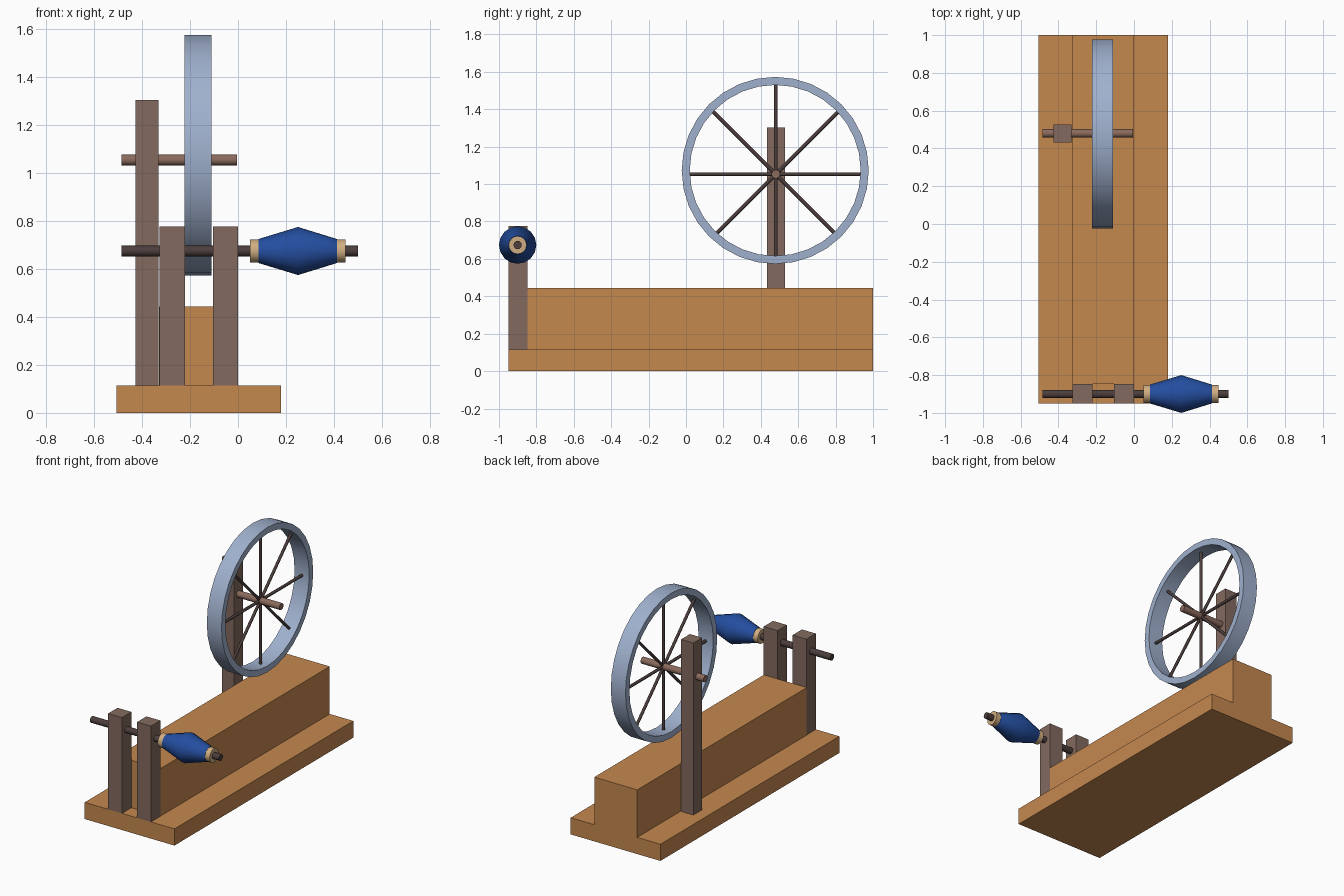
import bpy
import bmesh
import math
from mathutils import Matrix, Vector

cube = bpy.data.objects.get("Cube")
if cube:
    bpy.data.objects.remove(cube, do_unlink=True)


def material(name, rgb):
    """Flat material from 0-255 sRGB values."""
    lin = [((c / 255 + 0.055) / 1.055) ** 2.4 for c in rgb]
    m = bpy.data.materials.new(name)
    m.use_nodes = True
    m.diffuse_color = (*lin, 1)
    m.node_tree.nodes["Principled BSDF"].inputs["Base Color"].default_value = (*lin, 1)
    return m


WOOD = material("warm wood", (197, 136, 79))
POST = material("grey brown wood", (131, 106, 95))
AXLE = material("axle brown", (139, 106, 92))
DARK = material("dark brown", (76, 62, 60))
STEEL = material("blue grey", (160, 177, 206))
BLUE = material("thread blue", (36, 78, 160))
TAN = material("pale tan", (208, 174, 130))


def finish(name, bm, mat, smooth=None):
    bmesh.ops.recalc_face_normals(bm, faces=bm.faces)
    me = bpy.data.meshes.new(name)
    bm.to_mesh(me)
    bm.free()
    me.materials.append(mat)
    ob = bpy.data.objects.new(name, me)
    bpy.context.collection.objects.link(ob)
    if smooth:
        bpy.ops.object.select_all(action='DESELECT')
        ob.select_set(True)
        bpy.context.view_layer.objects.active = ob
        bpy.ops.object.shade_smooth_by_angle(angle=math.radians(smooth))
    return ob


def box(name, mat, x, y, z):
    """Box spanning the given (min, max) ranges."""
    bm = bmesh.new()
    size = [b - a for a, b in (x, y, z)]
    mid = Vector([(a + b) / 2 for a, b in (x, y, z)])
    bmesh.ops.create_cube(bm, size=1, matrix=Matrix.Translation(mid) @ Matrix.Diagonal((*size, 1)))
    return finish(name, bm, mat)


def lathe_x(name, mat, profile, y, z, sides, closed=False, smooth=40):
    """Turn (x, radius) points around an axis parallel to x."""
    bm = bmesh.new()
    rings = []
    for x, r in profile:
        rings.append([bm.verts.new((x, y + r * math.cos(a), z + r * math.sin(a)))
                      for a in (2 * math.pi * i / sides for i in range(sides))])
    pairs = list(zip(rings, rings[1:]))
    if closed:
        pairs.append((rings[-1], rings[0]))
    else:
        bm.faces.new(rings[0])
        bm.faces.new(rings[-1])
    for a, b in pairs:
        for i in range(sides):
            j = (i + 1) % sides
            bm.faces.new((a[i], a[j], b[j], b[i]))
    return finish(name, bm, mat, smooth)


# Bed
box("base_plank", WOOD, (-0.505, 0.18), (-0.95, 1.0), (0, 0.115))
box("raised_beam", WOOD, (-0.328, 0.0), (-0.848, 1.0), (0.115, 0.443))

# Posts
box("wheel_post", POST, (-0.426, -0.332), (0.432, 0.528), (0.115, 1.302))
for label, x in (("right", -0.326), ("left", -0.105)):
    box(f"{label}_spindle_post", POST, (x, x + 0.106), (-0.95, -0.848), (0.115, 0.776))

# Drive wheel: rim, axle and eight spokes
WY, WX = 0.48, -0.165
rim = [(-0.222, 0.5), (-0.11, 0.5), (-0.11, 0.457), (-0.222, 0.457)]
lathe_x("wheel_rim", STEEL, rim, 0.477, 1.073, 32, closed=True)
lathe_x("wheel_axle", AXLE, [(-0.485, 0.023), (-0.005, 0.023)], WY, 1.053, 16)

bm = bmesh.new()
for i in range(4):
    # Each rod crosses the hub; it reaches just inside the rim on both ends
    a = i * math.pi / 4
    d = Vector((0, math.cos(a), math.sin(a)))
    mid = Vector((WX, WY, 1.053)) + d * (0.02 * math.sin(a))
    rot = Vector((0, 0, 1)).rotation_difference(d).to_matrix().to_4x4()
    bmesh.ops.create_cone(bm, cap_ends=True, segments=8, radius1=0.01, radius2=0.01,
                          depth=0.925, matrix=Matrix.Translation(mid) @ rot)
finish("wheel_spokes", bm, DARK, 50)

# Spindle with bobbin
SY, SZ = -0.90, 0.674
lathe_x("spindle", DARK, [(-0.485, 0.022), (0.5, 0.022)], SY, SZ, 16)
lathe_x("thread_bobbin", BLUE, [(0.085, 0.05), (0.25, 0.1), (0.412, 0.05)], SY, SZ, 16)
for label, x in (("inner", 0.05), ("outer", 0.41)):
    lathe_x(f"{label}_bobbin_collar", TAN, [(x, 0.048), (x + 0.037, 0.048)], SY, SZ, 16)
